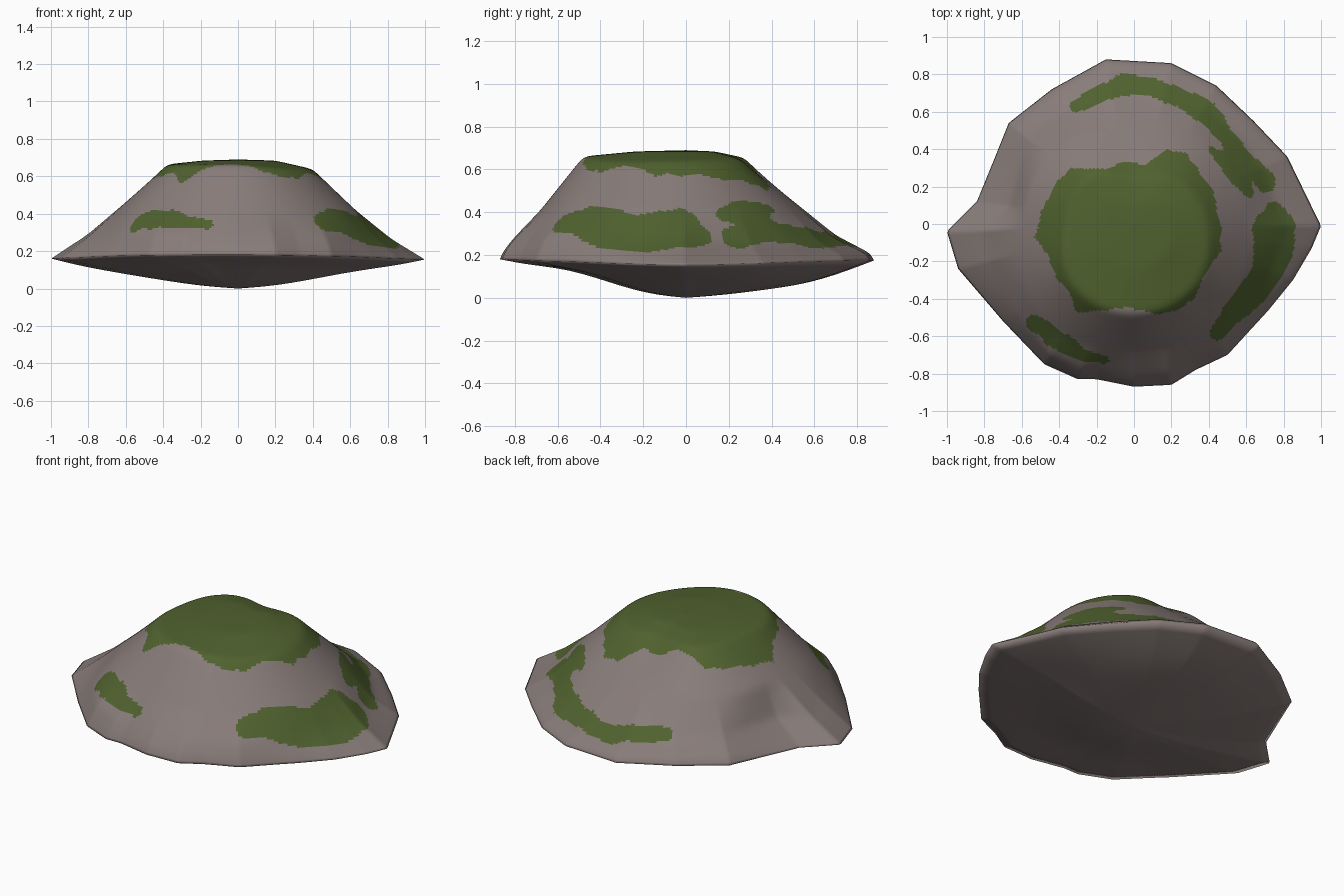
import bpy, bmesh, math
from mathutils import Vector, noise

if "Cube" in bpy.data.objects:
    bpy.data.objects.remove(bpy.data.objects["Cube"])

N = 400           # angular divisions
STEPS_TOP = 76    # rings from summit to rim
STEPS_LOW = 14    # rings under the rim


def material(name, rgb):
    m = bpy.data.materials.new(name)
    m.diffuse_color = (*rgb, 1)
    m.use_nodes = True
    m.node_tree.nodes["Principled BSDF"].inputs["Base Color"].default_value = m.diffuse_color
    return m


# Rim outline seen from above (counter-clockwise)
RIM = [(1, -.01), (.82, .36), (.64, .55), (.44, .74), (.2, .86), (-.15, .88), (-.44, .72),
       (-.67, .54), (-.75, .34), (-.84, .12), (-1, -.04), (-.94, -.24), (-.7, -.52),
       (-.48, -.75), (-.3, -.83), (-.2, -.83), (0, -.87), (.2, -.86), (.33, -.78),
       (.5, -.7), (.72, -.46), (.85, -.3), (.95, -.13)]


def rim_radius(a):
    d = Vector((math.cos(a), math.sin(a)))
    for i, p in enumerate(RIM):
        p, q = Vector(p), Vector(RIM[(i + 1) % len(RIM)])
        e = q - p
        den = d.x * e.y - d.y * e.x
        if abs(den) < 1e-9:
            continue
        t = (p.x * e.y - p.y * e.x) / den
        s = (p.x * d.y - p.y * d.x) / den
        if t > 0 and -1e-6 <= s <= 1 + 1e-6:
            return t
    return .9


def cyclic(vals, a):
    """Smooth periodic interpolation of values set every 45 degrees."""
    n = len(vals)
    f = (a / (2 * math.pi)) % 1 * n
    i, t = int(f), f % 1
    p0, p1, p2, p3 = (vals[(i + k) % n] for k in (-1, 0, 1, 2))
    return .5 * (2 * p1 + (p2 - p0) * t + (2 * p0 - 5 * p1 + 4 * p2 - p3) * t * t
                 + (3 * p1 - p0 - 3 * p2 + p3) * t ** 3)


# Profile controls at 0, 45, 90 ... 315 degrees
PLATEAU_R = [.39, .33, .24, .35, .36, .46, .48, .46]
PLATEAU_Z = [.64, .645, .655, .655, .665, .66, .66, .635]
SLOPE_R = [.62, .57, .50, .58, .60, .70, .68, .67]
SLOPE_Z = [.425, .42, .45, .45, .46, .41, .41, .41]
SHELF_F = [.82, .86, .79, .85, .80, .92, .925, .93]
SHELF_Z = [.265, .25, .29, .29, .29, .30, .28, .28]
LIP_Z = [.165, .19, .205, .20, .17, .20, .215, .205]
RIM_Z = [.155, .17, .175, .17, .16, .175, .18, .17]
UNDER_Z = [.10, .07, .065, .075, .085, .12, .145, .12]


def resample(keys, steps):
    """Even samples along a polyline, corners softened."""
    lens = [(keys[i + 1] - keys[i]).length for i in range(len(keys) - 1)]
    total, out = sum(lens), []
    for s in range(steps + 1):
        d, i = total * s / steps, 0
        while i < len(lens) - 1 and d > lens[i]:
            d -= lens[i]
            i += 1
        out.append(keys[i].lerp(keys[i + 1], min(1, d / lens[i])))
    for _ in range(5):
        out = [out[0]] + [(out[i - 1] + 2 * out[i] + out[i + 1]) / 4
                          for i in range(1, steps)] + [out[-1]]
    return out


def profile(a):
    R = rim_radius(a)
    c = lambda v: cyclic(v, a)
    pr = c(PLATEAU_R)
    top = [Vector((0, .69)), Vector((pr * .5, .684)), Vector((pr, c(PLATEAU_Z))),
           Vector((c(SLOPE_R), c(SLOPE_Z))), Vector((R * c(SHELF_F), c(SHELF_Z))),
           Vector((R * .985, c(LIP_Z))), Vector((R, c(RIM_Z)))]
    low = [top[-1], Vector((R * .95, c(RIM_Z) - .02)), Vector((R * .66, c(UNDER_Z))),
           Vector((R * .2, .012)), Vector((0, 0))]
    return resample(top, STEPS_TOP) + resample(low, STEPS_LOW)[1:]


# Moss: a cap outline and strokes of (x, y, half width), seen from above
CAP = [(-.32, .31), (-.2, .29), (-.03, .33), (.05, .31), (.18, .4), (.29, .37), (.35, .27),
       (.41, .2), (.46, .02), (.46, -.15), (.38, -.26), (.32, -.4), (.23, -.46), (.14, -.48),
       (-.03, -.44), (-.16, -.46), (-.3, -.47), (-.34, -.37), (-.42, -.28), (-.45, -.17),
       (-.53, -.07), (-.49, .08), (-.42, .22)]
STROKES = [
    [(-.31, .63, .03), (-.2, .69, .045), (-.05, .75, .06), (.1, .73, .05), (.25, .675, .05),
     (.4, .59, .06), (.5, .46, .045), (.6, .33, .05), (.7, .23, .06)],
    [(.42, .39, .025), (.5, .33, .045), (.57, .24, .05), (.62, .17, .03)],
    [(.75, .06, .06), (.75, -.02, .11), (.75, -.12, .11), (.72, -.25, .08), (.63, -.37, .075),
     (.54, -.46, .06), (.45, -.57, .045)],
    [(-.54, -.52, .04), (-.46, -.58, .05), (-.36, -.65, .05), (-.27, -.7, .035),
     (-.15, -.73, .018)]]


def inside(x, y, poly):
    hit = False
    for i, (x1, y1) in enumerate(poly):
        x2, y2 = poly[i - 1]
        if (y1 > y) != (y2 > y) and x < (x2 - x1) * (y - y1) / (y2 - y1) + x1:
            hit = not hit
    return hit


def is_moss(x, y):
    wob = .014 * noise.noise(Vector((x * 14, y * 14, .3)))
    if x * x + y * y < .36 and inside(x + wob, y + wob, CAP):
        return True
    p = Vector((x, y))
    for path in STROKES:
        for a, b in zip(path, path[1:]):
            u, e = Vector(a[:2]), Vector(b[:2]) - Vector(a[:2])
            t = max(0, min(1, (p - u).dot(e) / e.length_squared))
            if (p - u - e * t).length < a[2] + (b[2] - a[2]) * t + wob:
                return True
    return False


# Boulder surface: rings of vertices between a summit and a base point
bm = bmesh.new()
cols = [profile(2 * math.pi * k / N) for k in range(N)]
M = len(cols[0])
summit, base = bm.verts.new((0, 0, .69)), bm.verts.new((0, 0, 0))
rings = []
for j in range(1, M - 1):
    rings.append([bm.verts.new((cols[k][j].x * math.cos(2 * math.pi * k / N),
                                cols[k][j].x * math.sin(2 * math.pi * k / N),
                                cols[k][j].y)) for k in range(N)])
for k in range(N):
    n = (k + 1) % N
    bm.faces.new((summit, rings[0][k], rings[0][n]))
    bm.faces.new((base, rings[-1][n], rings[-1][k]))
    for lo, hi in zip(rings[1:], rings):
        bm.faces.new((hi[k], lo[k], lo[n], hi[n]))

# Moss only on upward faces inside the patches
bm.normal_update()
for f in bm.faces:
    c = f.calc_center_median()
    f.smooth = True
    f.material_index = int(f.normal.z > 0 and c.z > .2 and is_moss(c.x, c.y))

mesh = bpy.data.meshes.new("mossy_boulder")
bm.to_mesh(mesh)
bm.free()
mesh.materials.append(material("grey_brown_stone", (.246, .202, .191)))
mesh.materials.append(material("moss_green", (.080, .122, .028)))
bpy.context.collection.objects.link(bpy.data.objects.new("mossy_boulder", mesh))
